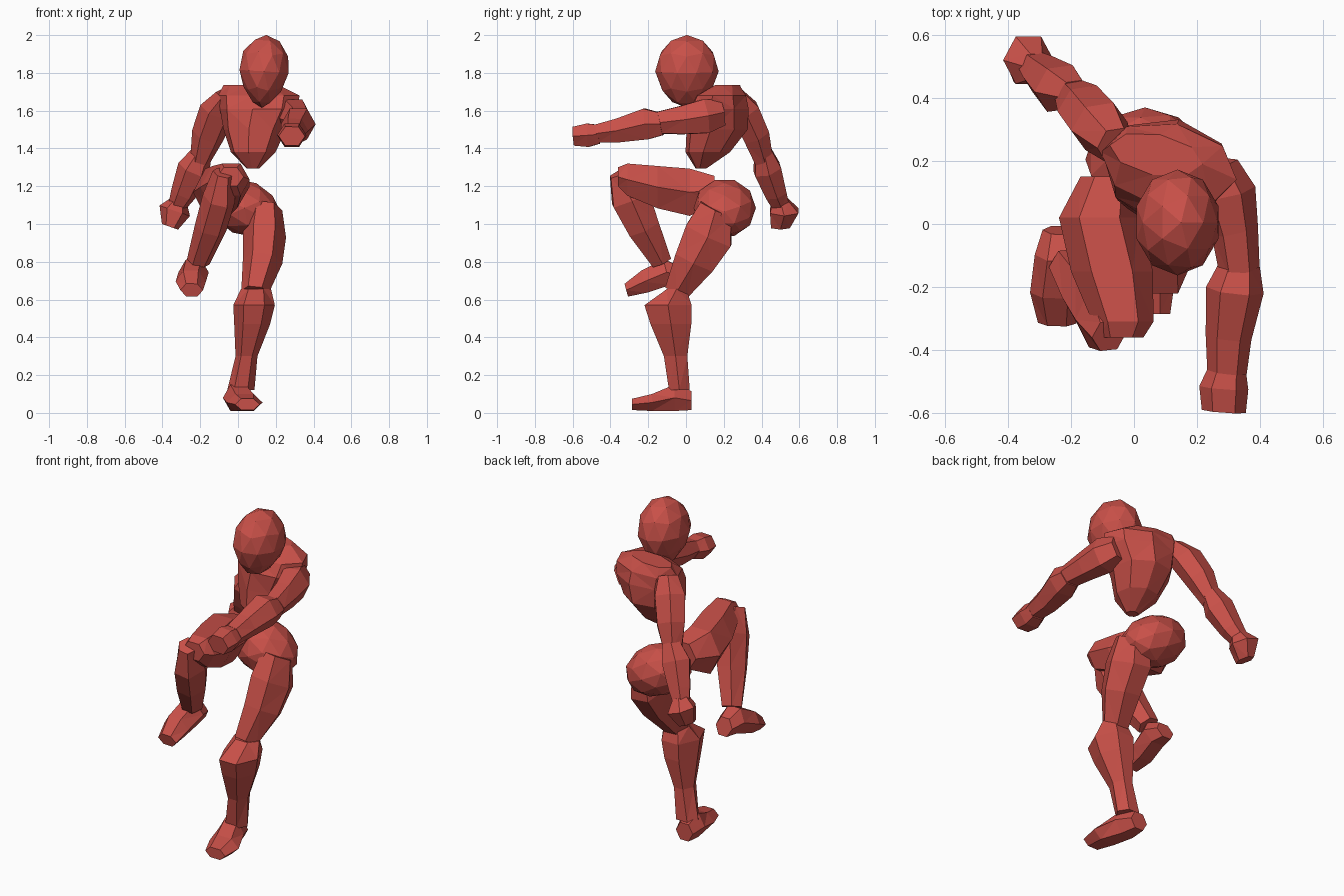
import bpy, bmesh
from math import sin, cos, pi
from mathutils import Vector, Matrix

red = bpy.data.materials.new("red")
red.diffuse_color = (0.58, 0.08, 0.065, 1)


def finish(name, bm):
    bmesh.ops.triangulate(bm, faces=[f for f in bm.faces if len(f.verts) > 3])
    bmesh.ops.recalc_face_normals(bm, faces=bm.faces)
    me = bpy.data.meshes.new(name)
    bm.to_mesh(me)
    bm.free()
    me.materials.append(red)
    ob = bpy.data.objects.new(name, me)
    bpy.context.collection.objects.link(ob)
    return ob


def loft(name, sections, sides=6, axis=None, yaw=0.0):
    """Faceted solid through (x, y, z, half width, half depth) rings."""
    d = axis or Vector(sections[-1][:3]) - Vector(sections[0][:3])
    d = d.normalized()
    u = (Vector((1, 0, 0)) - d * d.x).normalized()
    u = Matrix.Rotation(yaw, 3, d) @ u
    v = d.cross(u)
    peak = max(sin(2 * pi * k / sides) for k in range(sides))
    bm = bmesh.new()
    rings = []
    for x, y, z, a, b in sections:
        ring = []
        for k in range(sides):
            t = 2 * pi * k / sides
            ring.append(bm.verts.new(Vector((x, y, z)) + u * a * cos(t) + v * b * sin(t) / peak))
        rings.append(ring)
    for r, s in zip(rings, rings[1:]):
        for k in range(sides):
            n = (k + 1) % sides
            bm.faces.new((r[k], r[n], s[n], s[k]))
    bm.faces.new(rings[0])
    bm.faces.new(rings[-1])
    return finish(name, bm)


def ball(name, centre, radii, tilt=0.0, chin=0.0):
    """Faceted ball, optionally narrowed towards the bottom."""
    bm = bmesh.new()
    bmesh.ops.create_icosphere(bm, subdivisions=2, radius=1)
    for v in bm.verts:
        if v.co.z < 0:
            v.co.x *= 1 + chin * v.co.z
            v.co.y *= 1 + 0.3 * chin * v.co.z
    m = Matrix.Translation(centre) @ Matrix.Rotation(tilt, 4, 'Y') @ Matrix.Diagonal((*radii, 1))
    bm.transform(m)
    return finish(name, bm)


# Head and trunk
ball("head", (0.138, 0.005, 1.808), (0.137, 0.168, 0.193), 0.06, 0.33)
loft("chest", [(0.08, 0.08, 1.295, 0.035, 0.03), (0.08, 0.115, 1.38, 0.12, 0.12),
               (0.09, 0.165, 1.50, 0.17, 0.165), (0.11, 0.17, 1.61, 0.21, 0.165),
               (0.11, 0.185, 1.68, 0.22, 0.135), (0.07, 0.22, 1.735, 0.15, 0.065)],
     8, Vector((0, 0, 1)), -0.2)
ball("pelvis", (0.035, 0.205, 1.085), (0.2, 0.165, 0.145), 0.45)

# Arm swung back
loft("back_upper_arm", [(-0.06, 0.25, 1.68, 0.06, 0.055), (-0.11, 0.31, 1.60, 0.095, 0.075),
                        (-0.16, 0.37, 1.47, 0.088, 0.07), (-0.20, 0.41, 1.34, 0.055, 0.05)])
loft("back_forearm", [(-0.19, 0.41, 1.38, 0.055, 0.045), (-0.235, 0.43, 1.29, 0.088, 0.072),
                      (-0.29, 0.475, 1.16, 0.068, 0.056), (-0.32, 0.50, 1.10, 0.05, 0.045)])
loft("back_hand", [(-0.31, 0.50, 1.13, 0.04, 0.04), (-0.335, 0.52, 1.07, 0.085, 0.075),
                   (-0.36, 0.50, 0.985, 0.045, 0.05)])

# Arm reaching forward
loft("front_upper_arm", [(0.26, 0.19, 1.59, 0.07, 0.07), (0.295, 0.10, 1.57, 0.092, 0.09),
                         (0.32, -0.02, 1.55, 0.075, 0.075), (0.335, -0.15, 1.535, 0.065, 0.058)])
loft("front_forearm", [(0.335, -0.13, 1.53, 0.065, 0.06), (0.32, -0.21, 1.53, 0.092, 0.082),
                       (0.30, -0.36, 1.495, 0.073, 0.063), (0.295, -0.47, 1.48, 0.063, 0.048)])
loft("front_hand", [(0.295, -0.46, 1.475, 0.06, 0.05), (0.285, -0.52, 1.47, 0.078, 0.062),
                    (0.285, -0.595, 1.465, 0.07, 0.05)])

# Standing leg
loft("standing_thigh", [(0.145, 0.16, 1.08, 0.09, 0.09), (0.14, 0.12, 0.94, 0.115, 0.13),
                        (0.13, 0.045, 0.80, 0.105, 0.108), (0.09, -0.05, 0.64, 0.073, 0.065)])
loft("standing_shin", [(0.095, -0.05, 0.655, 0.08, 0.052), (0.085, -0.095, 0.57, 0.11, 0.125),
                       (0.075, -0.08, 0.47, 0.095, 0.108), (0.045, -0.055, 0.30, 0.058, 0.062),
                       (0.015, -0.035, 0.12, 0.072, 0.055)], 6, Vector((0, 0, -1)))
loft("standing_foot", [(-0.01, 0.03, 0.065, 0.055, 0.05), (0.0, -0.06, 0.08, 0.08, 0.07),
                       (0.035, -0.18, 0.055, 0.095, 0.045), (0.05, -0.285, 0.045, 0.065, 0.03)],
     6, Vector((0, -1, 0)))

# Raised leg
loft("raised_thigh", [(-0.08, 0.15, 1.18, 0.09, 0.075), (-0.11, 0.02, 1.168, 0.128, 0.125),
                      (-0.07, -0.15, 1.195, 0.13, 0.112), (-0.035, -0.31, 1.235, 0.097, 0.085),
                      (-0.04, -0.36, 1.25, 0.07, 0.05)], 6, Vector((0, -1, 0)))
loft("raised_shin", [(-0.08, -0.355, 1.27, 0.055, 0.05), (-0.10, -0.295, 1.14, 0.088, 0.102),
                     (-0.145, -0.225, 0.98, 0.085, 0.085), (-0.21, -0.13, 0.80, 0.062, 0.053)])
loft("raised_foot", [(-0.235, -0.02, 0.73, 0.055, 0.05), (-0.235, -0.10, 0.745, 0.08, 0.07),
                     (-0.25, -0.22, 0.695, 0.08, 0.06), (-0.245, -0.315, 0.65, 0.06, 0.035)])
